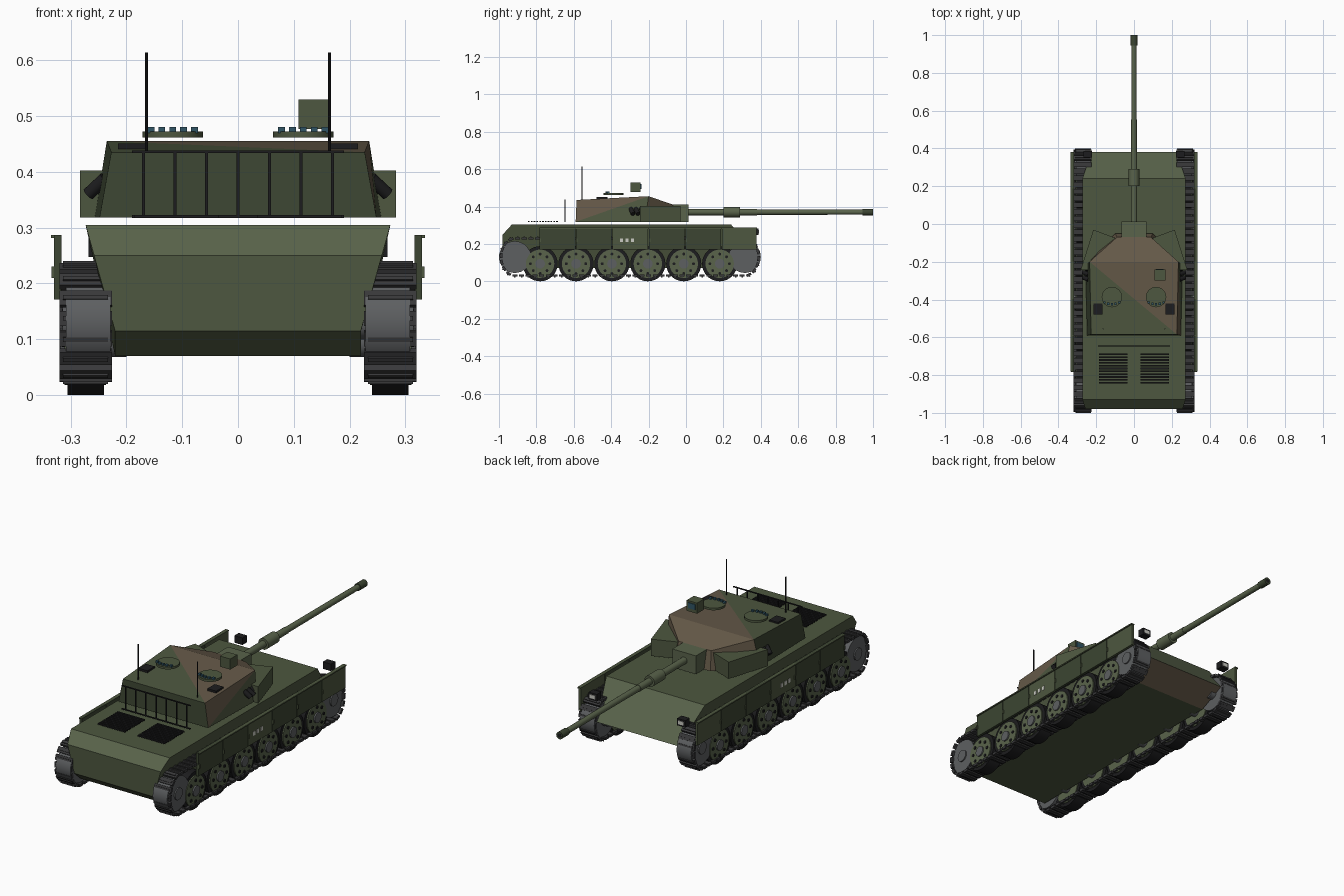
import bpy, bmesh, math
from mathutils import Matrix, Vector

if "Cube" in bpy.data.objects:
    bpy.data.objects.remove(bpy.data.objects["Cube"])

COL = {"green": (.075, .095, .05, 1), "dark": (.045, .06, .032, 1), "olive": (.10, .125, .07, 1),
       "brown": (.13, .10, .065, 1), "track": (.04, .04, .042, 1), "steel": (.11, .115, .12, 1),
       "black": (.012, .012, .013, 1), "glass": (.03, .09, .13, 1), "white": (.6, .6, .55, 1)}
MATS = {}
for k, c in COL.items():
    MATS[k] = bpy.data.materials.new(k)
    MATS[k].diffuse_color = c


class Part:
    """One named object, collected in a bmesh."""
    def __init__(self, name, *cols):
        self.name, self.cols, self.bm = name, cols, bmesh.new()

    def box(self, c, size, rot=Matrix()):
        m = Matrix.Translation(c) @ rot @ Matrix.Diagonal((*size, 1))
        bmesh.ops.create_cube(self.bm, size=1, matrix=m)

    def cyl(self, a, b, r, n=24, r2=None):
        a, b = Vector(a), Vector(b)
        d = b - a
        m = Matrix.Translation((a + b) / 2) @ d.to_track_quat('Z', 'Y').to_matrix().to_4x4()
        bmesh.ops.create_cone(self.bm, cap_ends=True, segments=n, radius1=r,
                              radius2=r if r2 is None else r2, depth=d.length, matrix=m)

    def loft(self, lo, hi):
        """Solid between two matching outlines; returns its faces."""
        A = [self.bm.verts.new(p) for p in lo]
        B = [self.bm.verts.new(p) for p in hi]
        n = len(A)
        fs = [self.bm.faces.new((A[i], A[(i + 1) % n], B[(i + 1) % n], B[i])) for i in range(n)]
        return fs + [self.bm.faces.new(A[::-1]), self.bm.faces.new(B)]

    def done(self, smooth=False, mirror=False):
        bm = self.bm
        if mirror:
            g = bmesh.ops.duplicate(bm, geom=bm.verts[:] + bm.edges[:] + bm.faces[:])["geom"]
            for v in g:
                if isinstance(v, bmesh.types.BMVert):
                    v.co.x *= -1
        bmesh.ops.recalc_face_normals(bm, faces=bm.faces[:])
        me = bpy.data.meshes.new(self.name)
        bm.to_mesh(me)
        bm.free()
        for c in self.cols:
            me.materials.append(MATS[c])
        ob = bpy.data.objects.new(self.name, me)
        bpy.context.collection.objects.link(ob)
        if smooth:
            bpy.context.view_layer.objects.active = ob
            bpy.ops.object.select_all(action='DESELECT')
            ob.select_set(True)
            bpy.ops.object.shade_smooth_by_angle(angle=math.radians(35))
        return ob


# hull: side profile, wider towards the deck
prof = [(-.93, .07), (-.98, .115), (-.98, .25), (-.93, .305), (.24, .305), (.38, .14), (.25, .07)]
def hw(z):
    return .22 + .053 * max(0, z - .115) / .19
p = Part("hull", "green", "brown", "olive")
f = p.loft([(-hw(z), y, z) for y, z in prof], [(hw(z), y, z) for y, z in prof])
f[4].material_index = 2
f[2].material_index = 2
f[5].material_index = 1
p.done()

# engine grille slats and headlights
p = Part("engine_grille", "black")
for i in range(11):
    p.box((.11, -.69 - i * .015, .32), (.15, .009, .006))
p.done(mirror=True)
p = Part("headlight", "black")
p.box((.245, .37, .265), (.045, .035, .035))
p.done(mirror=True)
p = Part("headlight_lens", "white")
p.box((.245, .388, .265), (.03, .004, .018))
p.done(mirror=True)

# tracks: links placed evenly along a loop with elliptical ends
loop = []
for cy, a0 in ((.315, 90), (-.915, 270)):
    for i in range(25):
        t = math.radians(a0 - 180 * i / 24)
        loop.append(Vector((0, cy + .073 * math.cos(t), .13 + .099 * math.sin(t))))
seg = [(a, loop[(i + 1) % len(loop)]) for i, a in enumerate(loop)]
total = sum((b - a).length for a, b in seg)
N = 84
p = Part("track_links", "track")
for k in range(N):
    d = total * k / N
    for a, b in seg:
        L = (b - a).length
        if d <= L:
            break
        d -= L
    t = (b - a) / L
    c = a + t * d
    rot = Matrix.Rotation(math.atan2(t.z, t.y), 4, 'X')
    p.box((.273, c.y, c.z), (.094, .027, .013), rot)
    p.box(Vector((.273, c.y, c.z)) + Vector((0, -t.z, t.y)) * .006, (.08, .008, .01), rot)
p.done(mirror=True)

# end wheels
p = Part("sprocket_and_idler", "steel")
for y in (-.915, .315):
    p.cyl((.228, y, .13), (.308, y, .13), .085, 32)
    p.cyl((.20, y, .13), (.314, y, .13), .03, 16)
p.done(True, True)

# road wheels: tyre, dish, hub and bolts
WY = [-.78 + .192 * i for i in range(6)]
tyre, dish = Part("tyres", "black"), Part("road_wheels", "olive")
hub, bolt = Part("wheel_hubs", "steel"), Part("wheel_bolts", "black")
for y in WY:
    tyre.cyl((.24, y, .094), (.305, y, .094), .094, 32)
    dish.cyl((.236, y, .094), (.311, y, .094), .076, 32)
    hub.cyl((.20, y, .094), (.318, y, .094), .026, 16)
    for i in range(8):
        t = i * math.pi / 4
        q = (y + .052 * math.cos(t), .094 + .052 * math.sin(t))
        bolt.cyl((.31, *q), (.315, *q), .008, 8)
for p in (tyre, dish, hub, bolt):
    p.done(True, True)

# side skirts
edges = [-.785, -.59, -.395, -.2, -.005, .19, .38]
for col, odd in (("dark", 0), ("olive", 1)):
    p = Part("skirt_panels_" + col, col if odd == 0 else "green")
    for i in range(6):
        if (i == 5 or i == 2) == bool(odd):
            a, b = edges[i], edges[i + 1]
            p.box((.323, (a + b) / 2, .229), (.013, b - a - .004, .116))
    p.done(mirror=True)
p = Part("skirt_rail_and_bolts", "green")
p.box((.326, -.2, .284), (.018, 1.16, .006))
for y in edges[:-1]:
    p.box((.331, y + .006, .22), (.006, .008, .02))
p.done(mirror=True)
p = Part("skirt_marks", "white")
for y in (-.345, -.315, -.285):
    p.box((.33, y, .22), (.003, .016, .02))
p.done(mirror=True)

# turret: triangulated camouflage faces
lo = [(-.248, -.59), (.248, -.59), (.257, -.22), (.1, -.05), (-.1, -.05), (-.257, -.22)]
hi = [(-.227, -.585, .435), (.227, -.585, .435), (.235, -.2, .455), (.09, -.07, .41),
      (-.09, -.07, .41), (-.235, -.2, .455)]
p = Part("turret", "green", "brown", "dark")
bm = p.bm
A = [bm.verts.new((x, y, .318)) for x, y in lo]
B = [bm.verts.new(q) for q in hi]
def tri(vs, m):
    bm.faces.new(vs).material_index = m
tri(A[::-1], 2)
tri((A[0], A[1], B[1], B[0]), 2)
tri((A[1], B[2], B[1]), 1)
tri((A[1], A[2], B[2]), 0)
for i in (2, 3, 4):
    tri((A[i], A[i + 1], B[i + 1], B[i]), 1)
tri((A[5], A[0], B[0], B[5]), 2)
tri((B[0], B[1], B[5]), 0)
tri((B[1], B[2], B[5]), 1)
tri((B[2], B[3], B[4], B[5]), 1)
p.done()

# cheek armour wedges and mantlet
p = Part("turret_cheeks", "green")
plan = [(.283, -.245), (.215, -.03), (.07, -.085), (.2, -.24)]
p.loft([(x, y, .318) for x, y in plan], [(x, y, .402) for x, y in plan])
p.done(mirror=True)
p = Part("gun_mantlet", "olive")
p.box((0, -.048, .364), (.13, .125, .092))
p.done()

# gun
p = Part("gun_barrel", "olive")
p.cyl((0, 0, .37), (0, .38, .37), .017)
p.cyl((0, .38, .37), (0, .97, .37), .015, r2=.0135)
p.cyl((0, .2, .37), (0, .29, .37), .028)
p.done(True)
p = Part("muzzle", "dark")
p.cyl((0, .945, .37), (0, 1.0, .37), .018)
p.done(True)
p = Part("bore", "black")
p.cyl((0, .99, .37), (0, 1.0005, .37), .01, 16)
p.done()

# hatches with periscopes
p, g = Part("hatches", "green"), Part("periscopes", "glass")
p.cyl((.117, -.387, .461), (.117, -.387, .472), .054, 28)
for i in range(5):
    u = (i - 2) * .0195
    g.box((.117 + u, -.425 + 6 * u * u, .475), (.012, .012, .011))
p.done(True, True)
g.done(mirror=True)

# commander sight
p = Part("sight_box", "green")
p.box((.137, -.27, .503), (.057, .056, .053))
p.done()
p = Part("sight_lens", "glass")
p.box((.137, -.241, .507), (.04, .004, .028))
p.done()

# roof boxes, antennas and smoke launchers
p = Part("roof_boxes", "black")
p.box((.19, -.45, .445), (.049, .058, .012))
p.done(mirror=True)
p = Part("antennas", "black")
p.cyl((.164, -.555, .43), (.164, -.555, .614), .0028, 8)
p.done(True, True)
p = Part("smoke_launchers", "black")
for y in (-.295, -.268, -.241):
    p.cyl((.238, y, .388), (.268, y + .012, .36), .012, 12)
p.done(True, True)

# rear stowage rack
p = Part("stowage_rack", "black")
for i in range(7):
    p.box(((i - 3) * .0565, -.647, .378), (.005, .005, .116))
p.box((0, -.647, .436), (.38, .005, .005))
p.box((0, -.647, .32), (.38, .005, .005))
p.done()

for m in bpy.data.materials:
    if m.users and not m.is_grease_pencil:
        m.use_nodes = True
        m.node_tree.nodes["Principled BSDF"].inputs["Base Color"].default_value = m.diffuse_color
